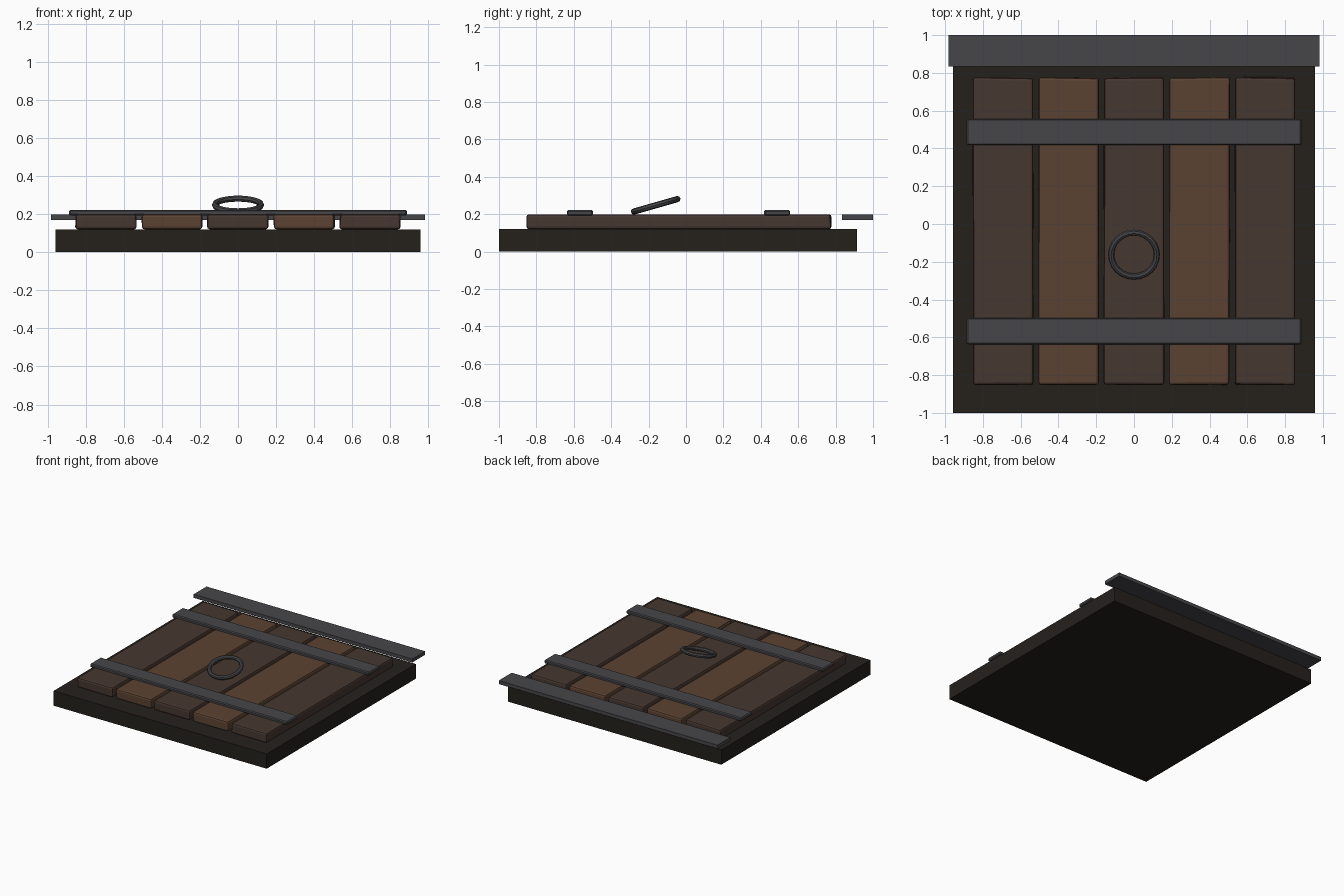
import bpy, bmesh, math, random
from mathutils import Matrix

if "Cube" in bpy.data.objects:
    bpy.data.objects.remove(bpy.data.objects["Cube"])

random.seed(4)


def material(name, rgb):
    m = bpy.data.materials.new(name)
    m.diffuse_color = (*rgb, 1)
    m.use_nodes = True
    m.node_tree.nodes["Principled BSDF"].inputs["Base Color"].default_value = m.diffuse_color
    return m


DARK = material("dark_base", (0.018, 0.015, 0.012))
WOOD_A = material("dark_wood", (0.062, 0.038, 0.029))
WOOD_B = material("light_wood", (0.105, 0.055, 0.032))
IRON = material("iron", (0.062, 0.062, 0.068))


def box(name, x, y, z, mat, bevel=0.0, segments=1, jitter=0.0):
    """Box from (min, max) ranges, with optional uneven corners and bevel."""
    mesh = bpy.data.meshes.new(name)
    bm = bmesh.new()
    bmesh.ops.create_cube(bm, size=1)
    for v in bm.verts:
        for i, (lo, hi) in enumerate((x, y, z)):
            v.co[i] = hi if v.co[i] > 0 else lo
        v.co.x += random.uniform(-jitter, jitter)
        v.co.y += random.uniform(-jitter, jitter)
    bm.to_mesh(mesh)
    bm.free()
    obj = bpy.data.objects.new(name, mesh)
    bpy.context.collection.objects.link(obj)
    mesh.materials.append(mat)
    if bevel:
        mod = obj.modifiers.new("bevel", "BEVEL")
        mod.width = bevel
        mod.segments = segments
    return obj


# Frame slab under the hatch
box("base_slab", (-0.958, 0.958), (-1.0, 0.915), (0, 0.12), DARK)

# Five planks in alternating wood tones
for i in range(5):
    cx = (i - 2) * 0.347
    box(f"plank_{i + 1}", (cx - 0.16, cx + 0.16), (-0.851, 0.775), (0.12, 0.20),
        WOOD_B if i % 2 else WOOD_A, 0.014, 2, 0.003)

# Iron straps across the planks
for name, y in (("front_strap", -0.567), ("back_strap", 0.487)):
    box(name, (-0.887, 0.887), (y - 0.07, y + 0.07), (0.193, 0.222), IRON, 0.007)

# Hinge bar along the back edge
box("hinge_bar", (-0.983, 0.983), (0.835, 1.0), (0.169, 0.198), IRON)

# Tilted pull ring
bpy.ops.mesh.primitive_torus_add(
    location=(0, -0.162, 0.248), rotation=(math.radians(16), 0, 0),
    major_radius=0.121, minor_radius=0.0165, major_segments=24, minor_segments=8)
ring = bpy.context.object
ring.name = "pull_ring"
ring.data.materials.append(IRON)
